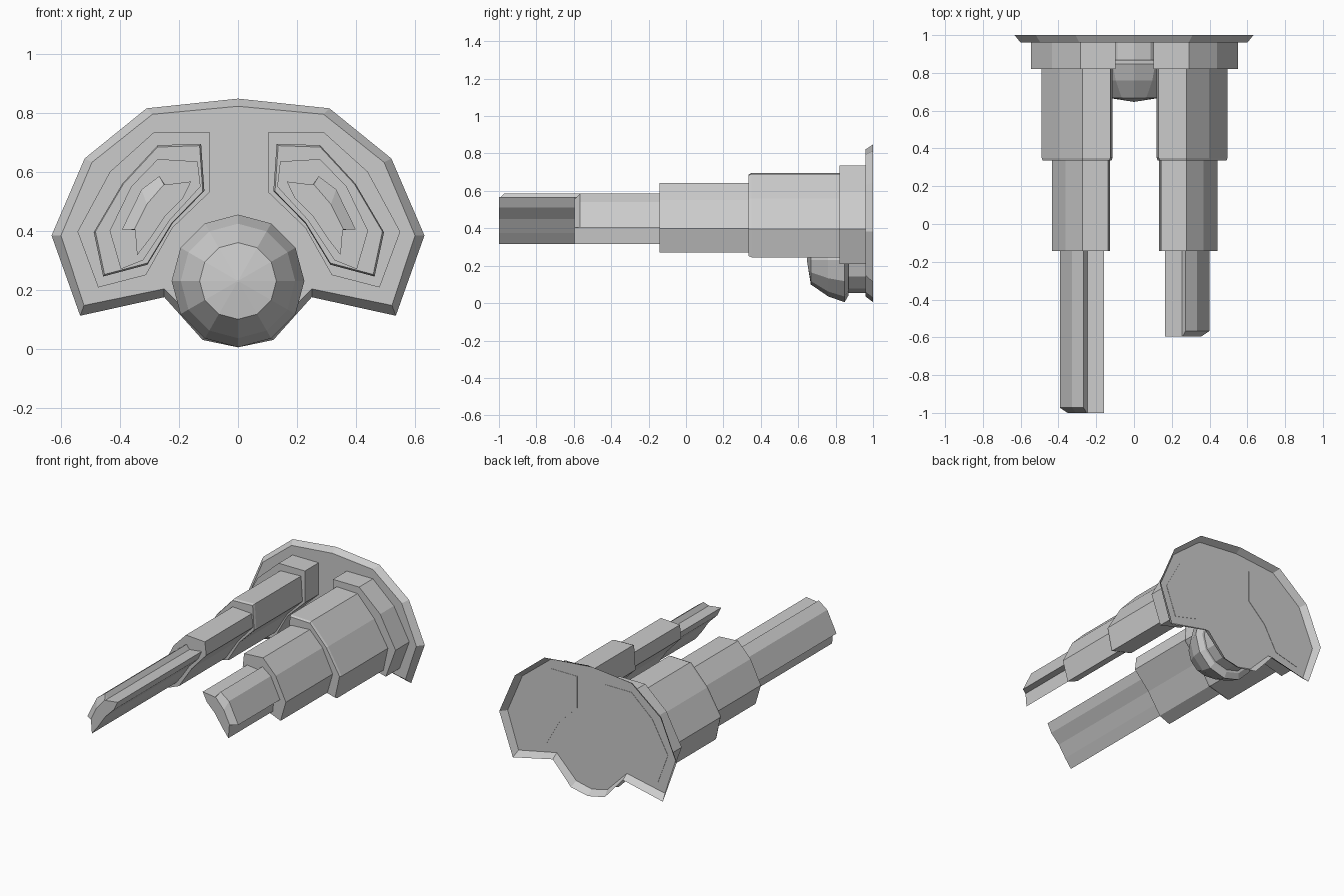
import bpy, bmesh, math

if "Cube" in bpy.data.objects:
    bpy.data.objects.remove(bpy.data.objects["Cube"])


def loft(name, rings, back_cap=True):
    """Skin a list of (y, [(x, z), ...]) cross-sections, capping the ends."""
    bm = bmesh.new()
    loops = [[bm.verts.new((x, y, z)) for x, z in pts] for y, pts in rings]
    n = len(loops[0])
    for a, b in zip(loops, loops[1:]):
        for i in range(n):
            j = (i + 1) % n
            bm.faces.new((a[i], a[j], b[j], b[i]))
    bm.faces.new(loops[0])
    if back_cap:
        bm.faces.new(loops[-1])
    bmesh.ops.recalc_face_normals(bm, faces=bm.faces)
    mesh = bpy.data.meshes.new(name)
    bm.to_mesh(mesh)
    bm.free()
    obj = bpy.data.objects.new(name, mesh)
    bpy.context.collection.objects.link(obj)
    return obj


def symmetric(half):
    """Complete an outline whose first and last points lie on x = 0."""
    return half + [(-x, z) for x, z in half[-2:0:-1]]


def circle(r, cz=0.23, n=12):
    return [(r * math.sin(2 * math.pi * i / n), cz + r * math.cos(2 * math.pi * i / n))
            for i in range(n)]


def inset(pts, k):
    cx = sum(p[0] for p in pts) / len(pts)
    cz = sum(p[1] for p in pts) / len(pts)
    return [(cx + (x - cx) * k, cz + (z - cz) * k) for x, z in pts]


# Back plate: a thin sheet with a flared rim, open at the back
back = symmetric([(0, .848), (.31, .815), (.52, .645), (.632, .384), (.535, .112),
                  (.25, .175), (.12, .03), (0, .005)])
front = symmetric([(0, .822), (.29, .795), (.495, .632), (.6, .384), (.522, .147),
                   (.25, .203), (.11, .06), (0, .035)])
loft("back_plate", [(.96, front), (1.0, back)], back_cap=False)

# Domed knob on a short neck
loft("knob_neck", [(.86, circle(.175)), (.96, circle(.175))], back_cap=False)
loft("knob_dome", [(.647, circle(.004)), (.667, circle(.13)), (.76, circle(.194)),
                   (.848, circle(.225)), (.868, circle(.19))])

# Stepped telescoping barrels: crescent sections, each thinner than the last
collar = [(.1, .735), (.287, .735), (.437, .6), (.547, .397), (.477, .208),
          (.315, .25), (.225, .41), (.1, .53)]
outer = [(.128, .695), (.275, .69), (.395, .56), (.492, .395), (.46, .245),
         (.31, .285), (.225, .425), (.117, .535)]
middle = [(.14, .635), (.275, .643), (.365, .55), (.438, .4), (.4, .27),
          (.325, .3), (.235, .435), (.13, .55)]
# Tube with a raised pad on its outer side
inner = [(.162, .567), (.25, .556), (.27, .585), (.33, .54), (.396, .405), (.352, .403),
         (.345, .317), (.3, .375), (.25, .45), (.19, .51)]


def barrel(side, label, tip):
    def place(pts):
        return [(side * x + .003, z) for x, z in pts]

    loft(f"{label}_collar", [(.82, place(collar)), (.962, place(collar))])
    loft(f"{label}_outer_sleeve", [(.335, place(inset(outer, .97))),
                                   (.35, place(outer)), (.82, place(outer))], False)
    loft(f"{label}_middle_sleeve", [(-.142, place(middle)), (.336, place(middle))], False)
    # The pad's front edge slopes back from the tip
    bevelled = list(inner)
    bevelled[2:5] = [(.254, .557), (.312, .49), (.354, .405)]
    loft(f"{label}_inner_tube", [(tip, place(bevelled)), (tip + .028, place(inner)),
                                 (-.142, place(inner))], False)


barrel(1, "right_barrel", -.595)
barrel(-1, "left_barrel", -1.0)
